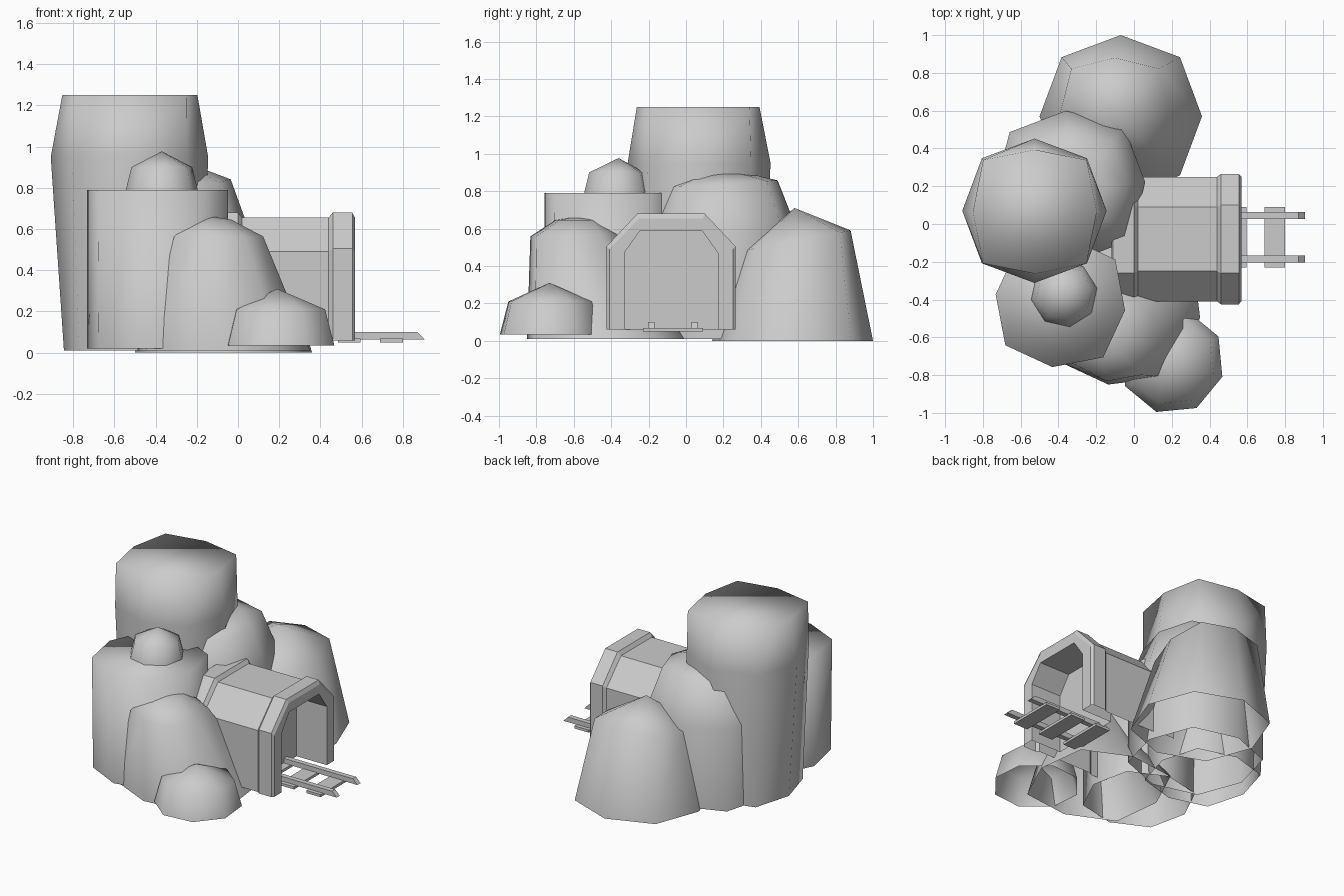
import bpy, bmesh, math

if "Cube" in bpy.data.objects:
    bpy.data.objects.remove(bpy.data.objects["Cube"])

grey = bpy.data.materials.new("stone_grey")
grey.use_nodes = True
GREY = (0.6, 0.6, 0.6, 1)
grey.diffuse_color = GREY
grey.node_tree.nodes["Principled BSDF"].inputs["Base Color"].default_value = GREY


def finish(name, bm, smooth=False):
    bmesh.ops.recalc_face_normals(bm, faces=bm.faces)
    me = bpy.data.meshes.new(name)
    for f in bm.faces:
        f.smooth = smooth
    bm.to_mesh(me)
    bm.free()
    me.materials.append(grey)
    ob = bpy.data.objects.new(name, me)
    bpy.context.collection.objects.link(ob)


def skin(bm, loops):
    """Bridge a list of closed loops with quads."""
    n = len(loops[0])
    for a, b in zip(loops, loops[1:]):
        for i in range(n):
            j = (i + 1) % n
            bm.faces.new((a[i], a[j], b[j], b[i]))


def rock(name, rings, apex=None, turn=0, sides=8):
    """Hollow boulder: rings are (x, y, z, radius, tilt along y, diagonal stretch)."""
    bm = bmesh.new()
    loops = []
    for x, y, z, radius, tilt, diagonal in rings:
        loop = []
        for i in range(sides):
            a = math.radians(turn) + math.tau * i / sides
            r = radius * (diagonal if i % 2 else 1)
            dx, dy = r * math.cos(a), r * math.sin(a)
            loop.append(bm.verts.new((x + dx, y + dy, z + tilt * dy)))
        loops.append(loop)
    skin(bm, loops)
    top = loops[-1]
    if apex:
        tip = bm.verts.new(apex)
        for i in range(sides):
            bm.faces.new((top[i], top[(i + 1) % sides], tip))
    else:
        bm.faces.new(top)
    finish(name, bm, True)


# Boulders
rock("tall_rock", [(-.51, .07, .01, .335, 0, 1.1), (-.527, .07, .95, .382, 0, 1.03),
                   (-.525, .065, 1.25, .328, 0, 1.18)])
rock("flat_rock", [(-.39, -.415, .02, .345, 0, 1.05), (-.39, -.415, .79, .345, 0, 1.07)],
     turn=-7)
rock("middle_rock", [(-.34, .2, .01, .4, 0, 1.07), (-.34, .2, .58, .4, 0, 1.07),
                     (-.335, .19, .84, .3, .06, 1.08), (-.32, .2, .885, .17, 0, 1)],
     (-.31, .18, .91), turn=3)
rock("back_rock", [(-.07, .57, 0, .43, 0, 1.03), (-.1, .59, .535, .29, .19, 1.13)],
     (-.1, .58, .71))
rock("front_rock", [(-.07, -.43, .01, .425, 0, 1.1), (-.11, -.6, .565, .235, .03, 1.05),
                    (-.15, -.58, .645, .12, 0, 1)], (-.16, -.57, .667), turn=-9)
rock("low_rock", [(.2, -.727, .035, .28, 0, 1), (.2, -.727, .21, .233, 0, 1)],
     (.19, -.73, .31), turn=-17)
rock("cap_rock", [(-.37, -.37, .79, .177, 0, 1), (-.37, -.37, .9, .15, 0, 1)],
     (-.37, -.36, .977), turn=10)

# Tunnel shell: one arch outline stepped along x, from the recess wall out and back
MID, BASE = -.08, .06


def arch(bm, x, half, shoulder, top, flat):
    pts = [(half, BASE), (half, shoulder), (flat, top)]
    pts += [(-y, z) for y, z in reversed(pts)]
    return [bm.verts.new((x, MID + y, z)) for y, z in pts]


bm = bmesh.new()
body, collar = (.33, .49, .655, .17), (.345, .505, .68, .18)
inner = (.25, .47, .59, .165)
steps = [(.335, inner), (.568, inner), (.568, body), (.555, collar), (.46, collar),
         (.44, body), (.02, body), (0, collar), (-.11, collar), (-.12, body)]
loops = [arch(bm, x, *p) for x, p in steps]
for a, b in zip(loops, loops[1:]):
    for i in range(5):
        bm.faces.new((a[i], a[i + 1], b[i + 1], b[i]))
bm.faces.new(loops[0])
finish("tunnel", bm)


def prism(name, outline, y, width):
    """Extrude an x-z outline across y."""
    bm = bmesh.new()
    ends = [[bm.verts.new((x, y + s * width / 2, z)) for x, z in outline] for s in (-1, 1)]
    skin(bm, ends)
    for e in ends:
        bm.faces.new(e)
    finish(name, bm)


# Track
for side, y in (("right", MID - .105), ("left", MID + .125)):
    prism(side + "_rail", [(.28, .065), (.905, .065), (.87, .1), (.28, .1)], y, .035)
for i in range(3):
    x = .745 - .205 * i
    prism("tie_%d" % (i + 1), [(x - .055, .05), (x + .055, .05),
                               (x + .055, .068), (x - .055, .068)], MID + .01, .32)
